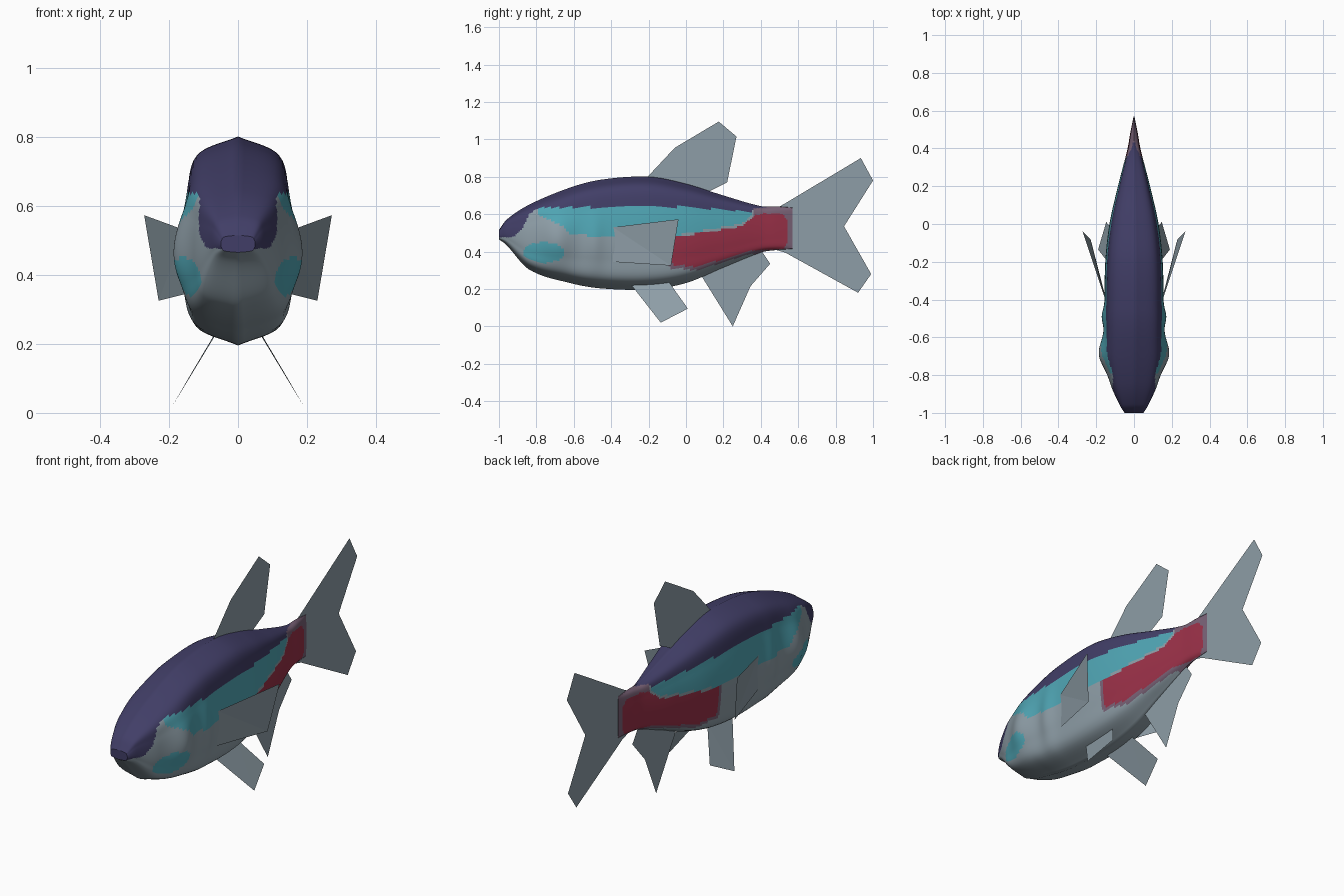
import bpy, bmesh, math

if "Cube" in bpy.data.objects:
    bpy.data.objects.remove(bpy.data.objects["Cube"])


def material(name, rgb):
    m = bpy.data.materials.new(name)
    m.diffuse_color = (*rgb, 1)
    m.use_nodes = True
    m.node_tree.nodes["Principled BSDF"].inputs["Base Color"].default_value = m.diffuse_color
    return m


GREY, NAVY, TEAL, RED, PURPLE = range(5)
MATS = [material("silver grey", (0.27, 0.34, 0.385)),
        material("dark navy", (0.053, 0.048, 0.135)),
        material("teal", (0.08, 0.38, 0.46)),
        material("crimson", (0.32, 0.03, 0.064)),
        material("dusky purple", (0.19, 0.12, 0.18))]


def linear(pts, u):
    """Piecewise linear lookup in (u, v) pairs."""
    if u <= pts[0][0]:
        return pts[0][1]
    for (a, p), (b, q) in zip(pts, pts[1:]):
        if u <= b:
            return p + (q - p) * (u - a) / (b - a)
    return pts[-1][1]


def smooth(rows, u):
    """Smooth curve through rows (u, v1, v2, ...)."""
    n = len(rows)
    u = min(max(u, rows[0][0]), rows[-1][0])
    i = max(k for k in range(n - 1) if rows[k][0] <= u)
    h = rows[i + 1][0] - rows[i][0]
    t = (u - rows[i][0]) / h

    def slope(k, c):
        a, b = rows[max(k - 1, 0)], rows[min(k + 1, n - 1)]
        return (b[c] - a[c]) / (b[0] - a[0])
    return [(2*t**3 - 3*t*t + 1) * rows[i][c] + (t**3 - 2*t*t + t) * h * slope(i, c)
            + (3*t*t - 2*t**3) * rows[i + 1][c] + (t**3 - t*t) * h * slope(i + 1, c)
            for c in range(1, len(rows[0]))]


# Body stations: y, top z, bottom z, half width
BODY = [(-1.0, 0.515, 0.465, 0.05), (-0.96, 0.57, 0.435, 0.075),
        (-0.84, 0.65, 0.305, 0.125), (-0.62, 0.742, 0.232, 0.152),
        (-0.45, 0.785, 0.203, 0.156), (-0.2, 0.80, 0.198, 0.152),
        (0.0, 0.762, 0.232, 0.13), (0.2, 0.70, 0.315, 0.085),
        (0.4, 0.643, 0.395, 0.034), (0.48, 0.642, 0.408, 0.02),
        (0.57, 0.635, 0.415, 0.002)]
# Half cross-section: step, width factor, height factor
SECTION = [(0, 0, 1), (1, 0.77, 0.82), (2, 0.95, 0.42), (3, 1, -0.05),
           (4, 0.95, -0.45), (5, 0.78, -0.82), (6, 0, -1)]

# Colour boundaries on the side, as (y, z)
NAVY_LOW = [(-1, 0.475), (-0.92, 0.48), (-0.87, 0.53), (-0.84, 0.60), (-0.79, 0.635),
            (0, 0.64), (0.35, 0.612), (0.36, 0.63), (0.57, 0.65)]
TEAL_LOW = [(-0.79, 0.60), (-0.72, 0.565), (-0.65, 0.53), (-0.62, 0.487), (-0.40, 0.485),
            (-0.03, 0.49), (0.3, 0.55), (0.35, 0.59)]
RED_TOP = [(-0.07, 0.475), (0.3, 0.535), (0.36, 0.59), (0.42, 0.605), (0.52, 0.60), (0.545, 0.56)]
RED_LOW = [(-0.07, 0.33), (0.06, 0.318), (0.34, 0.405), (0.52, 0.415), (0.545, 0.45)]


def body_colour(y, z):
    if -0.075 < y < 0.545 and linear(RED_LOW, y) < z < linear(RED_TOP, y):
        return RED
    if z > linear(NAVY_LOW, y) and y < 0.43:
        return NAVY
    if -0.79 < y < 0.35 and z > linear(TEAL_LOW, y):
        return TEAL
    if ((y + 0.76) / 0.11) ** 2 + ((z - 0.395) / 0.055) ** 2 < 1:
        return TEAL
    if y > 0.36 or (y > -0.09 and linear(RED_LOW, y) - 0.018 < z < linear(RED_TOP, y)):
        return PURPLE
    return GREY


def finish(bm, name):
    mesh = bpy.data.meshes.new(name)
    bm.to_mesh(mesh)
    bm.free()
    for m in MATS:
        mesh.materials.append(m)
    ob = bpy.data.objects.new(name, mesh)
    bpy.context.collection.objects.link(ob)
    return ob


# Body: lofted rings with cheek and gill bulges
bm = bmesh.new()
HALF, STATIONS = 42, 180
rings = []
for s in range(STATIONS + 1):
    y = -1 + 1.57 * s / STATIONS
    top, low, hw = smooth(BODY, y)
    right = []
    for k in range(HALF + 1):
        wx, wz = smooth(SECTION, 6 * k / HALF)
        z = (top + low) / 2 + (top - low) / 2 * wz
        bulge = 0.04 * math.exp(-((y + 0.69) / 0.09) ** 2 - ((z - 0.46) / 0.15) ** 2)
        bulge += 0.015 * math.exp(-((y + 0.49) / 0.05) ** 2 - ((z - 0.44) / 0.16) ** 2)
        right.append((max(hw, 0.001) * wx + bulge * wx, y, z))
    left = [(-x, yy, z) for x, yy, z in right[-2:0:-1]]
    rings.append([bm.verts.new(p) for p in right + left])
for a, b in zip(rings, rings[1:]):
    n = len(a)
    for i in range(n):
        j = (i + 1) % n
        f = bm.faces.new((a[i], a[j], b[j], b[i]))
        c = f.calc_center_median()
        f.material_index = body_colour(c.y, c.z)
        f.smooth = True
nose = bm.faces.new(rings[0])
nose.material_index = NAVY
bm.faces.new(rings[-1]).material_index = PURPLE
bmesh.ops.recalc_face_normals(bm, faces=bm.faces)
finish(bm, "body")


# Fins: thin flat sheets
def fin(name, pts):
    bm = bmesh.new()
    f = bm.faces.new([bm.verts.new(p) for p in pts])
    f.material_index = GREY
    bmesh.ops.triangulate(bm, faces=[f])
    return finish(bm, name)


def middle_fin(name, yz):
    fin(name, [(0, y, z) for y, z in yz])


middle_fin("dorsal_fin", [(-0.21, 0.795), (-0.06, 0.955), (0.175, 1.095),
                          (0.27, 1.015), (0.22, 0.77), (0.10, 0.71)])
middle_fin("anal_fin", [(0.07, 0.29), (0.25, 0.0), (0.345, 0.215), (0.45, 0.335), (0.40, 0.41)])
middle_fin("tail_fin", [(0.48, 0.63), (0.52, 0.652), (0.935, 0.90), (1.0, 0.78), (0.845, 0.535),
                        (0.99, 0.28), (0.92, 0.18), (0.53, 0.395), (0.46, 0.415)])

# Paired fins
PECTORAL = [(0.155, -0.39, 0.53), (0.272, -0.04, 0.573), (0.23, -0.08, 0.325), (0.15, -0.39, 0.345)]
PELVIC = [(0.07, -0.29, 0.218), (0.19, -0.135, 0.02), (0.147, 0.01, 0.095), (0.055, -0.10, 0.25)]
for side, sx in (("right", 1), ("left", -1)):
    for name, pts in (("pectoral_fin", PECTORAL), ("pelvic_fin", PELVIC)):
        fin(f"{side}_{name}", [(sx * x, y, z) for x, y, z in pts])
